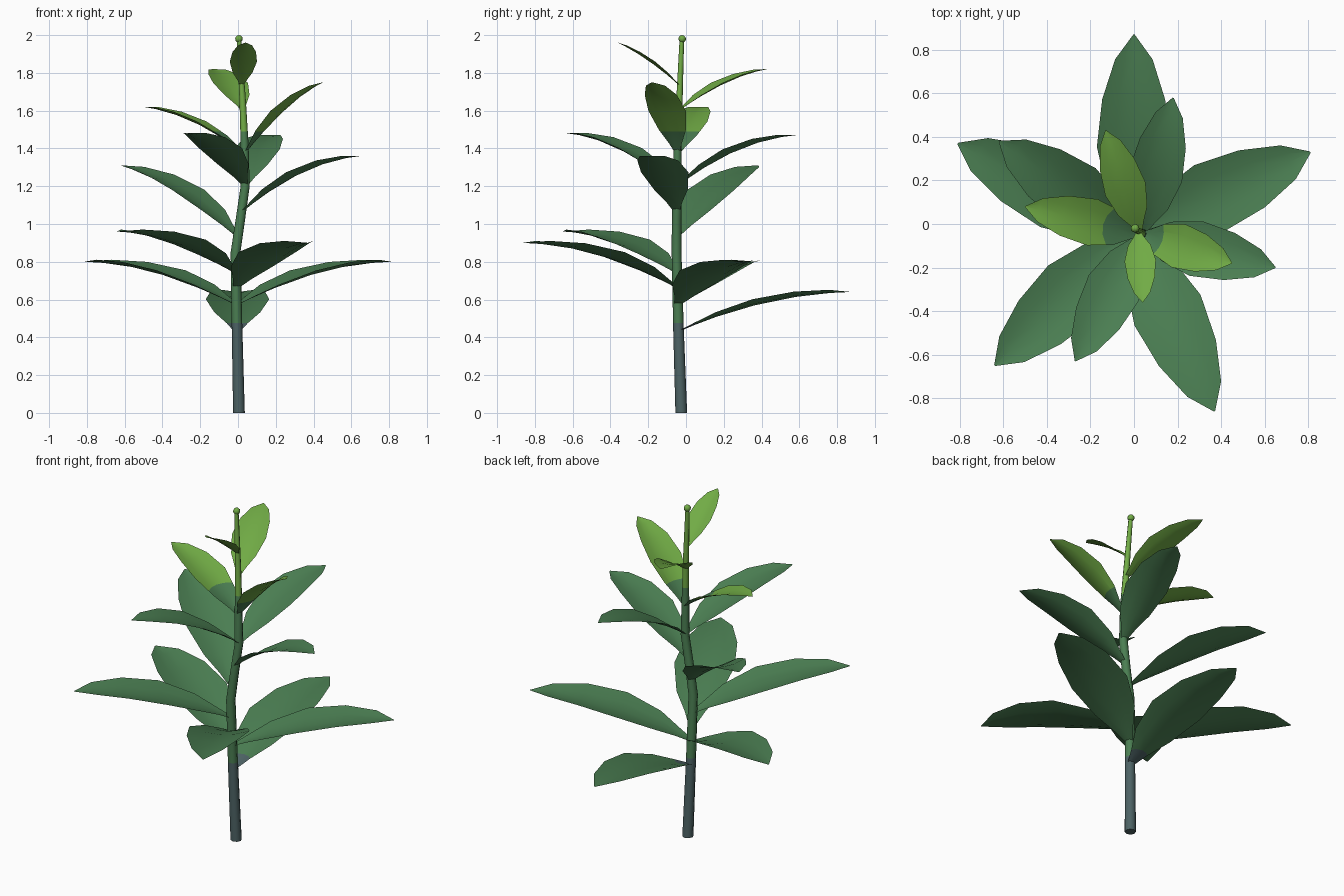
import bpy, bmesh, math
from mathutils import Vector

if "Cube" in bpy.data.objects:
    bpy.data.objects.remove(bpy.data.objects["Cube"])


def material(name, rgb):
    m = bpy.data.materials.new(name)
    m.diffuse_color = (*rgb, 1)
    m.use_nodes = True
    m.node_tree.nodes["Principled BSDF"].inputs["Base Color"].default_value = m.diffuse_color
    return m


MATS = [material("slate bark", (0.075, 0.125, 0.13)),
        material("leaf green", (0.07, 0.21, 0.085)),
        material("young light green", (0.165, 0.41, 0.06))]
BANDS = (0.475, 1.49)          # heights at which the colour changes


def finish(name, bm):
    """Cut the mesh at the colour heights, colour by height, smooth it."""
    for z in BANDS:
        bmesh.ops.bisect_plane(bm, geom=bm.verts[:] + bm.edges[:] + bm.faces[:],
                               plane_co=(0, 0, z), plane_no=(0, 0, 1), dist=1e-5)
    for f in bm.faces:
        z = f.calc_center_median().z
        f.material_index = sum(z > b for b in BANDS)
        f.smooth = len(f.verts) < 6
    me = bpy.data.meshes.new(name)
    bm.to_mesh(me)
    bm.free()
    for m in MATS:
        me.materials.append(m)
    ob = bpy.data.objects.new(name, me)
    bpy.context.collection.objects.link(ob)
    return ob


# Stem path: x, y, z, radius
STEM = [(0.005, -0.025, 0, 0.031), (-0.005, -0.04, 0.45, 0.028),
        (-0.013, -0.05, 0.85, 0.026), (0.012, -0.05, 1.02, 0.025),
        (0.038, -0.045, 1.2, 0.024), (0.035, -0.045, 1.42, 0.021),
        (0.025, -0.035, 1.65, 0.017), (0.005, -0.022, 1.98, 0.012)]


def stem_at(z):
    for a, b in zip(STEM, STEM[1:]):
        if z <= b[2]:
            return Vector(a[:3]).lerp(Vector(b[:3]), (z - a[2]) / (b[2] - a[2]))
    return Vector(STEM[-1][:3])


# Stem tube
bm = bmesh.new()
N = 8
rings = [[bm.verts.new((x + r * math.cos(2 * math.pi * i / N),
                        y + r * math.sin(2 * math.pi * i / N), z)) for i in range(N)]
         for x, y, z, r in STEM]
for a, b in zip(rings, rings[1:]):
    for i in range(N):
        j = (i + 1) % N
        bm.faces.new((a[i], a[j], b[j], b[i]))
bm.faces.new(rings[0][::-1])
bm.faces.new(rings[-1])
finish("stem", bm)

# Tip bud
bm = bmesh.new()
bmesh.ops.create_uvsphere(bm, u_segments=8, v_segments=6, radius=0.02)
bmesh.ops.translate(bm, verts=bm.verts[:], vec=(0.005, -0.02, 1.98))
finish("tip_bud", bm)

# Leaf outline: position along leaf, half width relative to leaf length
OUTLINE = [(0, 0.02), (0.09, 0.06), (0.22, 0.13), (0.44, 0.18),
           (0.68, 0.155), (0.88, 0.092), (1, 0.004)]
CUP = 0.2


def leaf(name, base_z, tip, arch):
    """Cupped blade arching from the stem to its tip."""
    base, tip = stem_at(base_z), Vector(tip)
    span = tip - base
    length = span.length
    side = Vector((-span.y, span.x, 0)).normalized()
    up = span.cross(side).normalized()
    bm = bmesh.new()
    rows = []
    for t, w in OUTLINE:
        mid = base + span * t
        mid.z = base.z + span.z * (t + arch * t * (1 - t))
        w *= length
        rows.append([bm.verts.new(mid + side * (w * s) + up * (CUP * w * s * s))
                     for s in (-1, -0.5, 0, 0.5, 1)])
    for a, b in zip(rows, rows[1:]):
        for i in range(4):
            bm.faces.new((a[i + 1], a[i], b[i], b[i + 1]))
    bmesh.ops.recalc_face_normals(bm, faces=bm.faces[:])
    if sum((f.normal.z for f in bm.faces)) < 0:
        bmesh.ops.reverse_faces(bm, faces=bm.faces[:])
    finish(name, bm)


# Leaves: base height, tip point, arch
LEAVES = [(0.43, (0.0, 0.87, 0.64), 0.9), (0.57, (0.81, 0.33, 0.80), 0.9),
          (0.57, (-0.81, 0.37, 0.80), 0.9), (0.66, (0.37, -0.86, 0.90), 0.9),
          (0.74, (-0.64, -0.65, 0.96), 0.9), (0.93, (-0.62, 0.38, 1.31), 0.6),
          (1.06, (0.65, -0.20, 1.36), 0.8), (1.20, (-0.27, -0.63, 1.48), 0.8),
          (1.20, (0.18, 0.58, 1.47), 0.8), (1.37, (-0.50, 0.08, 1.62), 0.7),
          (1.37, (0.45, -0.18, 1.75), 0.5), (1.60, (-0.13, 0.43, 1.82), 0.6),
          (1.73, (0.04, -0.36, 1.96), 0.3)]
for i, args in enumerate(LEAVES, 1):
    leaf(f"leaf_{i}", *args)
